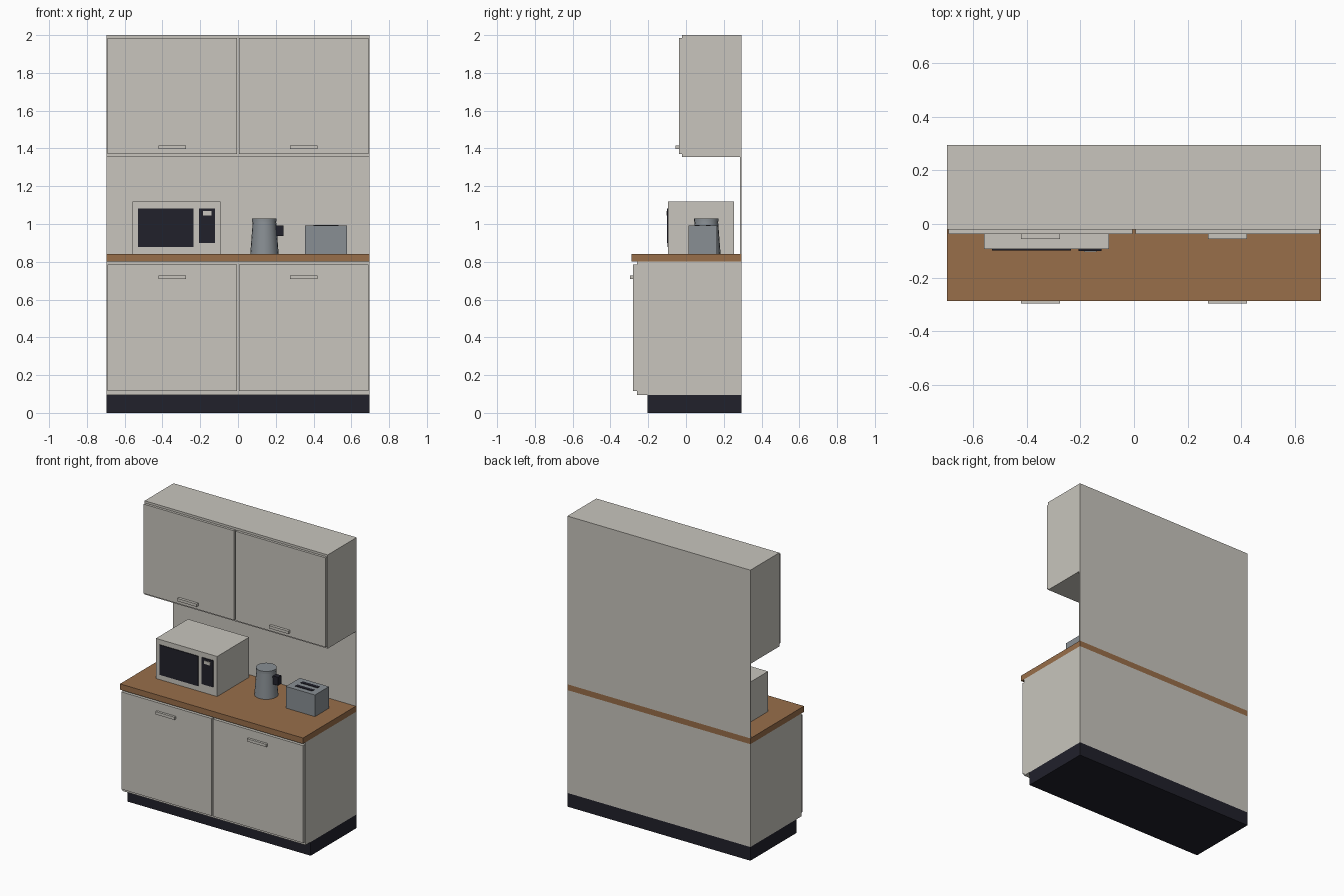
import bpy
import bmesh
import math
from mathutils import Vector

cube = bpy.data.objects.get("Cube")
if cube:
    bpy.data.objects.remove(cube, do_unlink=True)


def material(name, r, g, b, rough=0.6):
    m = bpy.data.materials.new(name)
    m.use_nodes = True
    m.diffuse_color = (r, g, b, 1)
    bsdf = m.node_tree.nodes["Principled BSDF"]
    bsdf.inputs["Base Color"].default_value = (r, g, b, 1)
    bsdf.inputs["Roughness"].default_value = rough
    return m


CREAM = material("warm_white", 0.58, 0.56, 0.51)
WOOD = material("wood", 0.315, 0.157, 0.068)
DARK = material("near_black", 0.015, 0.015, 0.024)
STEEL = material("steel_grey", 0.25, 0.275, 0.296)


def add_object(name, bm, mat):
    mesh = bpy.data.meshes.new(name)
    bm.to_mesh(mesh)
    bm.free()
    mesh.materials.append(mat)
    obj = bpy.data.objects.new(name, mesh)
    bpy.context.collection.objects.link(obj)
    return obj


def box(name, x, y, z, mat):
    """Box from (min, max) ranges on each axis."""
    bm = bmesh.new()
    bmesh.ops.create_cube(bm, size=1)
    lo, hi = Vector((x[0], y[0], z[0])), Vector((x[1], y[1], z[1]))
    bmesh.ops.scale(bm, vec=hi - lo, verts=bm.verts)
    bmesh.ops.translate(bm, vec=(lo + hi) / 2, verts=bm.verts)
    return add_object(name, bm, mat)


def frustum(name, x, y, z, r_low, r_high, mat):
    """Upright round part, smooth around its side."""
    bm = bmesh.new()
    bmesh.ops.create_cone(bm, cap_ends=True, segments=20, radius1=r_low,
                          radius2=r_high, depth=z[1] - z[0])
    bmesh.ops.translate(bm, vec=(x, y, sum(z) / 2), verts=bm.verts)
    for f in bm.faces:
        f.smooth = len(f.verts) == 4
    for e in bm.edges:
        e.smooth = e.calc_face_angle(0) < math.radians(40)
    return add_object(name, bm, mat)


W, BACK = 0.697, 0.295
PLINTH, BASE, TOP, UPPER = 0.094, 0.802, 0.842, 1.355
FULL = (-W, W)

# Cabinet bodies, worktop and back panel
box("plinth", FULL, (-0.205, BACK), (0, PLINTH), DARK)
box("base_cabinet", FULL, (-0.26, BACK), (PLINTH, BASE), CREAM)
box("worktop", FULL, (-0.288, BACK), (BASE, TOP), WOOD)
box("back_panel", FULL, (BACK - 0.009, BACK), (TOP, 2), CREAM)
box("wall_cabinet", FULL, (-0.02, BACK - 0.009), (UPPER, 2), CREAM)

# Doors and handles, one of each per side
for side, s in (("right", -1), ("left", 1)):
    door_x = sorted((s * 0.006, s * 0.692))
    grip_x = sorted((s * 0.276, s * 0.422))
    box(f"base_door_{side}", door_x, (-0.28, -0.26), (0.115, 0.785), CREAM)
    box(f"base_handle_{side}", grip_x, (-0.296, -0.28), (0.709, 0.728), CREAM)
    box(f"wall_door_{side}", door_x, (-0.037, -0.02), (1.37, 1.985), CREAM)
    box(f"wall_handle_{side}", grip_x, (-0.056, -0.037), (1.396, 1.415), CREAM)

# Microwave
box("microwave_body", (-0.559, -0.093), (-0.094, 0.254), (TOP, 1.118), CREAM)
box("microwave_window", (-0.53, -0.235), (-0.099, -0.094), (0.877, 1.083), DARK)
box("microwave_controls", (-0.207, -0.122), (-0.1, -0.094), (0.9, 1.083), DARK)
box("microwave_display", (-0.186, -0.14), (-0.104, -0.1), (1.046, 1.068), CREAM)

# Kettle
frustum("kettle_body", 0.14, 0.108, (TOP, 1.012), 0.075, 0.062, STEEL)
frustum("kettle_lid", 0.14, 0.108, (1.012, 1.03), 0.065, 0.065, STEEL)
box("kettle_handle", (0.195, 0.242), (0.09, 0.126), (0.936, 0.993), DARK)

# Toaster with two slots
box("toaster_body", (0.355, 0.577), (0.013, 0.165), (TOP, 0.991), STEEL)
for name, y in (("front", 0.06), ("back", 0.118)):
    box(f"toaster_slot_{name}", (0.401, 0.531), (y - 0.012, y + 0.012),
        (0.991, 0.994), DARK)
